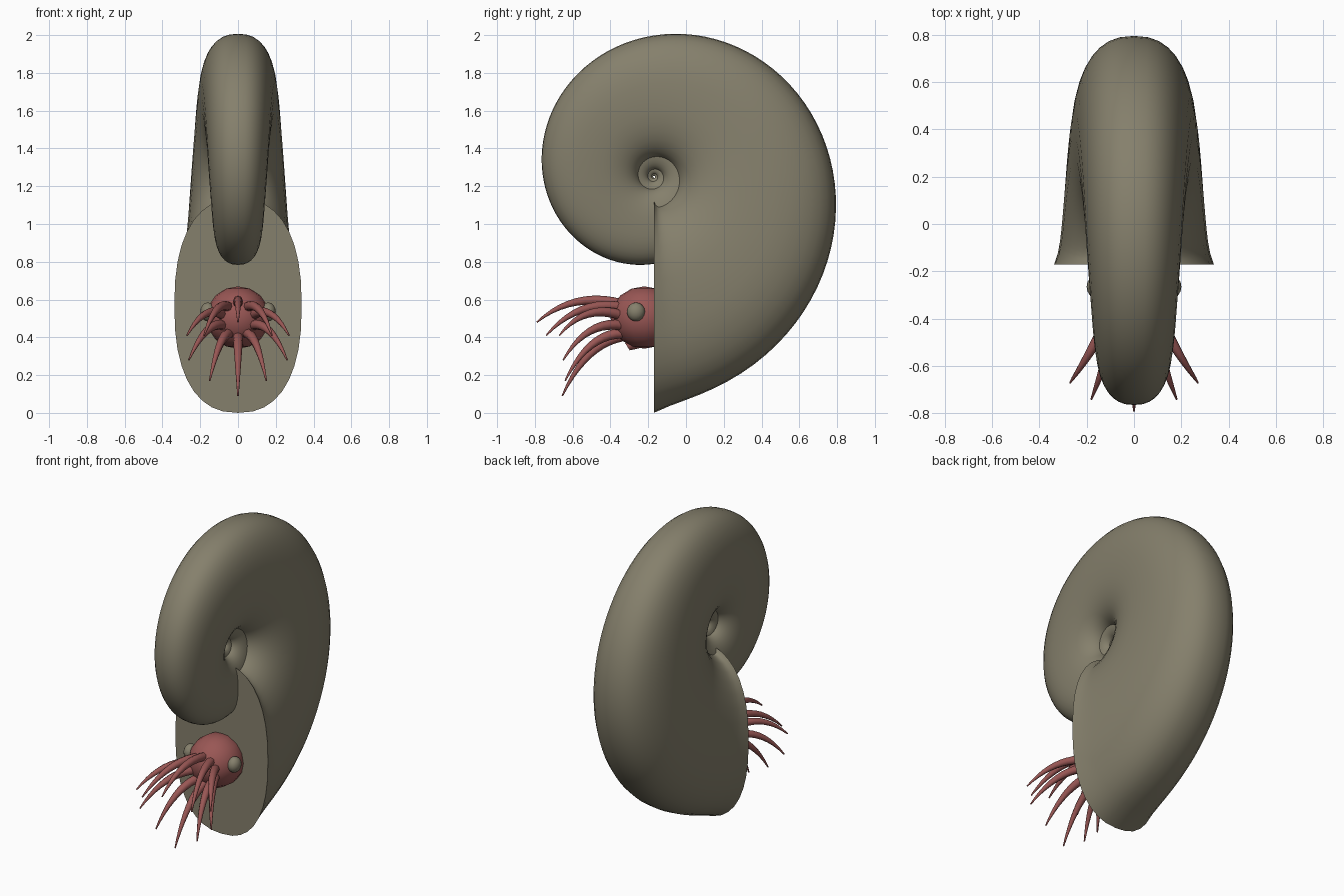
import bpy, bmesh, math
from mathutils import Vector, Matrix

cube = bpy.data.objects.get("Cube")
if cube:
    bpy.data.objects.remove(cube, do_unlink=True)


def material(name, rgb):
    mat = bpy.data.materials.new(name)
    mat.use_nodes = True
    mat.diffuse_color = (*rgb, 1)
    mat.node_tree.nodes["Principled BSDF"].inputs["Base Color"].default_value = (*rgb, 1)
    return mat


olive = material("olive shell", (0.235, 0.215, 0.15))
red = material("dusty red flesh", (0.32, 0.095, 0.09))


def finish(name, bm, mat, angle=50):
    bmesh.ops.recalc_face_normals(bm, faces=bm.faces)
    mesh = bpy.data.meshes.new(name)
    bm.to_mesh(mesh)
    bm.free()
    mesh.materials.append(mat)
    obj = bpy.data.objects.new(name, mesh)
    bpy.context.collection.objects.link(obj)
    bpy.ops.object.select_all(action="DESELECT")
    obj.select_set(True)
    bpy.context.view_layer.objects.active = obj
    bpy.ops.object.shade_smooth_by_angle(angle=math.radians(angle))
    return obj


def loft(name, rings, mat, angle=50):
    """Skin a list of closed rings and cap both ends."""
    bm = bmesh.new()
    loops = [[bm.verts.new(p) for p in ring] for ring in rings]
    for a, b in zip(loops, loops[1:]):
        for i in range(len(a)):
            j = (i + 1) % len(a)
            bm.faces.new((a[i], a[j], b[j], b[i]))
    bm.faces.new(loops[0])
    bm.faces.new(loops[-1])
    return finish(name, bm, mat, angle)


def ellipsoid(name, centre, radii, mat, segments):
    bm = bmesh.new()
    bmesh.ops.create_uvsphere(bm, u_segments=segments, v_segments=segments // 2, radius=1,
                              matrix=Matrix.LocRotScale(Vector(centre), None, Vector(radii)))
    return finish(name, bm, mat)


# Coiled shell: a rounded section shrinking along a logarithmic spiral
AXIS = Vector((0, -0.17, 1.25))
QUARTER = 0.785
STEPS, SIDES, TURNS = 90, 36, 4


def rounded(v, power=2.4):
    return math.copysign(abs(v) ** (2 / power), v)


def whorl_ring(theta):
    size = QUARTER ** (theta / (math.pi / 2))
    flare = 1 + 0.067 * math.exp(-theta / 0.08)
    out = Vector((0, math.sin(theta), -math.cos(theta)))
    ring = []
    for i in range(SIDES):
        a = math.tau * i / SIDES
        x = 0.316 * flare * rounded(math.sin(a))
        r = 0.682 + 0.532 * flare * rounded(math.cos(a))
        ring.append(AXIS + size * (Vector((x, 0, 0)) + out * r))
    return ring


loft("shell", [whorl_ring(math.tau * i / STEPS) for i in range(STEPS * TURNS + 1)], olive)

# Head and eyes
ellipsoid("head", (0, -0.22, 0.505), (0.168, 0.18, 0.165), red, 16)
for side, label in ((1, "left"), (-1, "right")):
    ellipsoid(label + "_eye", (side * 0.16, -0.265, 0.535), (0.04, 0.048, 0.05), olive, 16)


def tapered_tube(name, root, bend, tip, radius, end, steps=10, sides=8):
    root, bend, tip = Vector(root), Vector(bend), Vector(tip)
    rings = []
    for k in range(steps + 1):
        t = k / steps
        centre = root * (1 - t) ** 2 + bend * 2 * t * (1 - t) + tip * t * t
        along = (bend - root) * (1 - t) + (tip - bend) * t
        turn = along.to_track_quat("Z", "X")
        r = end + (radius - end) * (1 - t ** 1.7)
        rings.append([centre + turn @ Vector((r * math.cos(math.tau * i / sides),
                                              r * math.sin(math.tau * i / sides), 0))
                      for i in range(sides)])
    return loft(name, rings, red)


# Arms: a ring of drooping tentacles, lowest first, mirrored left and right
tips = [(0, -0.655, 0.09), (0.15, -0.64, 0.17), (0.26, -0.65, 0.28),
        (0.27, -0.67, 0.41), (0.18, -0.74, 0.41), (0, -0.79, 0.48)]
for k, tip in enumerate(tips):
    a = math.pi * k / (len(tips) - 1)
    root = Vector((0.08 * math.sin(a), -0.34, 0.49 - 0.085 * math.cos(a)))
    bend = (root + Vector(tip)) / 2 + Vector((0, -0.03, 0.12))
    for side, label in ((1, "left"), (-1, "right")):
        if tip[0] == 0 and side < 0:
            continue
        flip = Vector((side, 1, 1))
        tapered_tube(f"{label}_tentacle_{k + 1}", root * flip, bend * flip,
                     Vector(tip) * flip, 0.027, 0.004)

# Siphon under the head
tapered_tube("siphon", (0, -0.22, 0.4), (0, -0.27, 0.375), (0, -0.31, 0.35), 0.045, 0.022, 4)
